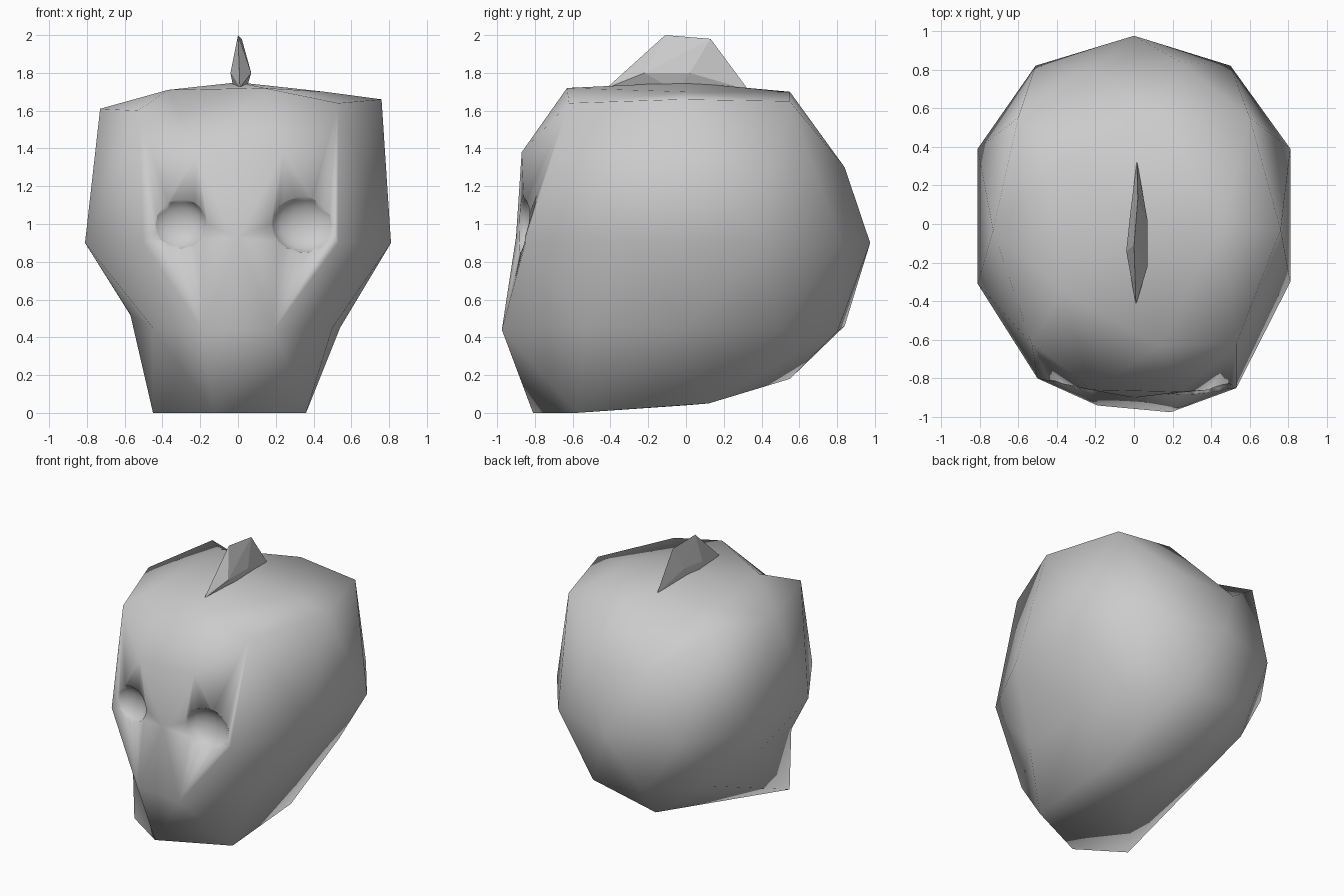
import bpy, bmesh, math
from mathutils import Vector

if "Cube" in bpy.data.objects:
    bpy.data.objects.remove(bpy.data.objects["Cube"])

grey = bpy.data.materials.new("plain grey")
grey.diffuse_color = (0.6, 0.6, 0.6, 1)
grey.use_nodes = True
grey.node_tree.nodes["Principled BSDF"].inputs["Base Color"].default_value = grey.diffuse_color


def finish(name, bm, smooth):
    bmesh.ops.recalc_face_normals(bm, faces=bm.faces)
    for f in bm.faces:
        f.smooth = smooth
    me = bpy.data.meshes.new(name)
    bm.to_mesh(me)
    bm.free()
    me.materials.append(grey)
    ob = bpy.data.objects.new(name, me)
    bpy.context.collection.objects.link(ob)
    return ob


# Head: icosphere layout, each ring is (height on sphere, first angle, sculpted points)
rings = [
    (1.0, 0, [(0, 0, 1.75)]),
    (0.85, 0, [(.46, 0, 1.70), (.14, .55, 1.70), (-.37, .32, 1.71),
               (-.37, -.35, 1.71), (.14, -.63, 1.72)]),
    (0.49, 0, [(.76, -.03, 1.66), (.60, .55, 1.65), (.24, .84, 1.30), (-.22, .80, 1.33),
               (-.60, .55, 1.63), (-.73, -.03, 1.61), (-.53, -.62, 1.60),
               (-.22, -.86, 1.36), (.24, -.87, 1.38), (.53, -.62, 1.64)]),
    (0.0, 18, [(.81, .39, .9), (.50, .82, .9), (0, .975, .9), (-.51, .82, .9), (-.81, .39, .9),
               (-.81, -.31, .9), (-.50, -.80, .9), (0, -.90, .93), (.53, -.85, .9), (.81, -.30, .9)]),
    (-0.49, 0, [(.54, 0, .45), (.50, .50, .44), (.22, .80, .43), (-.23, .84, .46),
                (-.54, .50, .47), (-.57, -.05, .52), (-.45, -.62, .45),
                (-.19, -.94, .44), (.19, -.975, .44), (.50, -.52, .45)]),
    (-0.85, 36, [(.36, .12, .05), (-.13, .55, .18), (-.45, -.60, 0),
                 (-.13, -.81, 0), (.36, -.58, 0)]),
    (-1.0, 0, [(0, 0, .04)]),
]
bm = bmesh.new()
target = {}
for h, start, pts in rings:
    r = math.sqrt(1 - h * h)
    for i, p in enumerate(pts):
        a = math.radians(start + 360 * i / len(pts))
        target[bm.verts.new((r * math.cos(a), r * math.sin(a), h))] = Vector(p)
bmesh.ops.convex_hull(bm, input=bm.verts[:])
bmesh.ops.triangulate(bm, faces=bm.faces[:])
for v, p in target.items():
    v.co = p
head = finish("head", bm, True)

# Eye sockets: hollows cut into the face
for side, centre, size in (("right", (.36, -.90, 1.0), (.19, .11, .155)),
                           ("left", (-.32, -.875, 1.0), (.16, .10, .14))):
    bm = bmesh.new()
    bmesh.ops.create_uvsphere(bm, u_segments=16, v_segments=10, radius=1)
    for v in bm.verts:
        v.co = Vector(centre) + Vector([c * s for c, s in zip(v.co, size)])
    cutter = finish(side + "_socket_cutter", bm, True)
    cutter.hide_render = True
    mod = head.modifiers.new(side + "_socket", 'BOOLEAN')
    mod.operation = 'DIFFERENCE'
    mod.solver = 'EXACT'
    mod.object = cutter
    bpy.context.view_layer.objects.active = head
    bpy.ops.object.modifier_apply(modifier=mod.name)
    bpy.data.objects.remove(cutter)

# Crest: thin faceted fin on the crown
bm = bmesh.new()
for p in [(.01, -.42, 1.72), (.015, .33, 1.71), (0, -.11, 2.0), (.02, .13, 1.98),
          (-.04, -.14, 1.80), (.07, -.22, 1.80), (.07, .02, 1.80),
          (-.02, .05, 1.81), (.04, -.05, 1.70), (-.02, -.1, 1.70)]:
    bm.verts.new(p)
bmesh.ops.convex_hull(bm, input=bm.verts[:])
finish("crest", bm, False)
